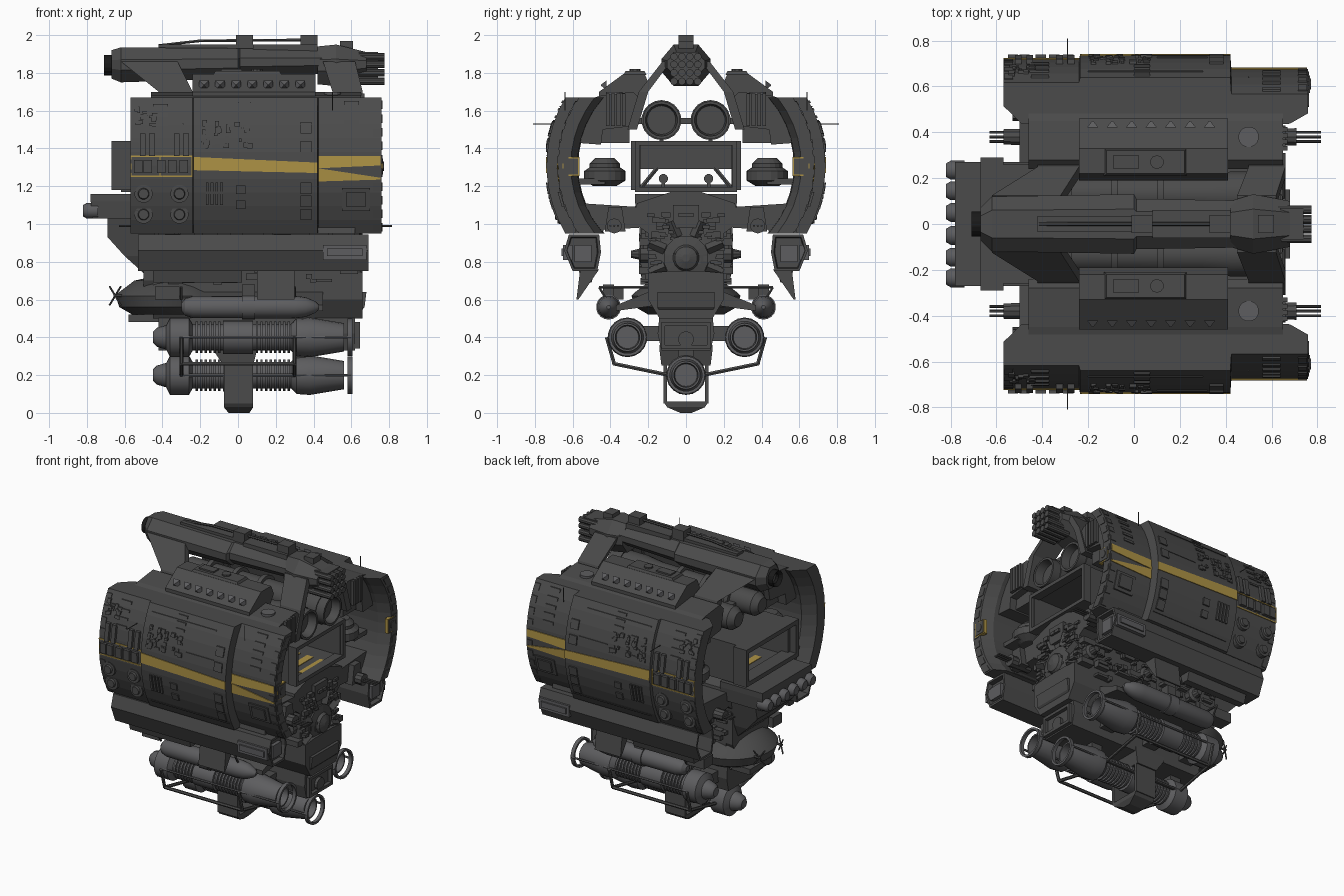
import bpy, bmesh, math, random
from mathutils import Vector
random.seed(4)
def material(name, c):
    m = bpy.data.materials.new(name)
    m.diffuse_color = (*c, 1)
    return m
DARK = material("charcoal", (0.07, 0.07, 0.07))
MID = material("steel", (0.11, 0.11, 0.115))
BLACK = material("black", (0.01, 0.01, 0.01))
YEL = material("yellow", (0.42, 0.29, 0.06))
U = random.uniform
# Shape generators: each returns (verts, faces)
def loft(rings, closed=False):
    n, m = len(rings[0]), len(rings)
    f = [(i*n+k, i*n+(k+1) % n, (i+1) % m*n+(k+1) % n, (i+1) % m*n+k)
         for i in range(m if closed else m-1) for k in range(n)]
    if not closed:
        f += [tuple(range(n)), tuple(range((m-1)*n, m*n))]
    return [p for r in rings for p in r], f
def rect(x0, x1, y0, y1, z):
    return [(x0, y0, z), (x1, y0, z), (x1, y1, z), (x0, y1, z)]
def box(x0, x1, y0, y1, z0, z1):
    return loft([rect(x0, x1, y0, y1, z0), rect(x0, x1, y0, y1, z1)])
def prism(pts, x0, x1):
    return loft([[(x, y, z) for y, z in pts] for x in (x0, x1)])
def sym(pts):
    return pts + [(-y, z) for y, z in reversed(pts)]
def lathe(prof, c, axis=0, n=18, closed=False):
    rings = []
    for t, r in prof:
        rings.append([])
        for k in range(n):
            v, a = list(c), 2*math.pi*(k+.5)/n
            v[axis] += t
            v[(axis+1) % 3] += r*math.cos(a)
            v[(axis+2) % 3] += r*math.sin(a)
            rings[-1].append(tuple(v))
    return loft(rings, closed)
def rod(p, q, r=.008, n=6):
    p, q = Vector(p), Vector(q)
    rot = (q-p).to_track_quat('Z', 'Y')
    ring = [rot @ Vector((r*math.cos(2*math.pi*k/n), r*math.sin(2*math.pi*k/n), 0)) for k in range(n)]
    return loft([[tuple(b+o) for o in ring] for b in (p, q)])
def frame(x0, x1, w, z0, z1, t):
    return loft([[(x, s*a, z) for s, z in ((-1, lo), (1, lo), (1, hi), (-1, hi))]
                 for x, a, lo, hi in ((x0, w, z0, z1), (x1, w, z0, z1), (x1, w-t, z0+t, z1-t), (x0, w-t, z0+t, z1-t))], True)
def obj(name, parts, mirror=False, mat=DARK, smooth=False):
    bm = bmesh.new()
    for v, f in parts:
        for s in ((1, -1) if mirror else (1,)):
            vs = [bm.verts.new((x, y*s, z)) for x, y, z in v]
            for face in f:
                bm.faces.new([vs[i] for i in face])
    bmesh.ops.recalc_face_normals(bm, faces=bm.faces)
    me = bpy.data.meshes.new(name)
    bm.to_mesh(me)
    me.materials.append(mat)
    o = bpy.data.objects.new(name, me)
    bpy.context.collection.objects.link(o)
    if smooth:
        bpy.ops.object.select_all(action='DESELECT')
        o.select_set(True)
        bpy.context.view_layer.objects.active = o
        bpy.ops.object.shade_smooth_by_angle(angle=math.radians(30))
# Curved side armour
def sy(z, R):
    return .035 + math.sqrt(R*R - (z-1.31)**2)
ZS = [.95 + .72*i/10 for i in range(11)]
def section(x, ri, ro):
    return [(x, sy(z, ro), z) for z in ZS] + [(x, sy(z, ri), z) for z in reversed(ZS)]
obj("side_armour", [loft([section(*s) for s in (
    (-.57, .60, .685), (-.49, .54, .685), (-.24, .535, .685), (-.235, .535, .703), (.42, .535, .703),
    (.425, .535, .642), (.68, .54, .642), (.76, .575, .642))])], True)
# Armour rims, panels and hatches
def skin(pts, R, h):
    return loft([[(x, sy(z, r), z) for x, z in pts] for r in (R-.008, R+h)])
def patch(x0, x1, z0, z1, h=.01):
    R = .685 if x1 <= -.23 else .703 if x1 <= .421 else .642
    return skin([(x0, z0), (x1, z0), (x1, z1), (x0, z1)], R, h)
rim = [patch(x, x+.04, z+.01, z+.05, .004) for x in (-.568, .715) for z in ZS[:-1]]
rim += [loft([[(x, sy(z, r), z) for r, z in ((.59, a), (.63, a), (.63, a+.045), (.59, a+.045))]
              for x in (.75, .764)]) for a in [z+.01 for z in ZS[:-1]]]
obj("armour_rim_blocks", rim, True)
pan = [patch(-.45, -.37, z, z+.015, .006) for z in (1.62, 1.57, 1.52, 1.47)]
pan += [patch(.56, .64, z, z+.02, .006) for z in (1.63, 1.58, 1.53, 1.48, 1.43)]
pan += [patch(.0, .07, z, z+.015, .006) for z in (1.64, 1.6, 1.56)]
pan += [patch(.33, .39, z, z+.06, .008) for z in (1.48, 1.38, 1.16, 1.09, 1.02)]
pan += [patch(-.01, .04, z, z+.045) for z in (1.16, 1.08)]
pan += [patch(.55, .70, 1.07, 1.19, .008), patch(.575, .675, 1.09, 1.17, .018)]
pan += [patch(-.17+.025*i, -.155+.025*i, 1.1, 1.22, .01) for i in range(4)]
pan += [patch(x, x+.03, 1.36, 1.48, .02) for x in (-.52, -.47, -.34, -.29)]
pan += [patch(x, x+.045, 1.27, 1.34, .02) for x in (-.55, -.5, -.43, -.37, -.31)]
for x0, x1, z0, z1, n in ((-.2, .06, 1.39, 1.53, 44), (-.55, -.45, 1.5, 1.6, 18)):
    for i in range(n):
        x, z = U(x0, x1), U(z0, z1)
        pan.append(patch(x, x+U(.01, .03), z, z+U(.01, .03), U(.004, .012)))
pan += [patch(-.2, .3, 1.62, 1.625, .004), patch(.1, .32, 1.44, 1.445, .004), patch(-.2, .4, 1.0, 1.006, .004)]
obj("armour_panels", pan, True)
obj("armour_ports", [lathe([(-.03, .048), (.012, .048), (.012, .03), (.025, .026)], (x, sy(z, .685), z), 1, 16)
                     for x in (-.5, -.31) for z in (1.05, 1.16)], True)
# Yellow stripe following the armour
ys = [skin([(-.235, 1.285), (.42, 1.27), (.42, 1.325), (-.235, 1.355)], .703, .004),
      skin([(.425, 1.295), (.755, 1.31), (.755, 1.36), (.425, 1.36)], .642, .005),
      skin([(.425, 1.225), (.755, 1.235), (.755, 1.245), (.425, 1.295)], .642, .005)]
ys += [patch(-.57, -.24, z, z+.007, .005) for z in (1.25, 1.355)]
ys += [patch(x, x+.006, 1.25, 1.36, .005) for x in (-.57, -.415, -.247)]
obj("yellow_stripe", ys, True, YEL)
obj("rim_marker", [box(.74, .764, .565, .655, 1.255, 1.355)], True, YEL)
obj("rim_port", [box(.74, .768, .572, .648, 1.262, 1.348), lathe([(0, .025), (.006, .025)], (.766, .61, 1.305), 0, 10)], True)
# Upper pods between spine and armour
obj("upper_pod", [prism([(.24, 1.66), (.28, 1.7), (.45, 1.68), (.58, 1.64), (.58, 1.43), (.45, 1.42), (.44, 1.5), (.27, 1.52)], -.46, .65),
    prism([(.19, 1.73), (.22, 1.795), (.33, 1.795), (.46, 1.7), (.46, 1.65), (.24, 1.65)], -.24, .41),
    loft([rect(-.13, .23, .21, .33, 1.79), rect(-.12, .22, .22, .32, 1.81)]),
    box(-.09, .02, .24, .3, 1.8, 1.82), lathe([(0, .03), (.02, .03)], (.1, .27, 1.8), 2, 10), box(-.4, .6, .3, .5, 1.43, 1.52)]
    + [box(.65, .67, .32+.028*i, .34+.028*i, 1.52, 1.69) for i in range(4)], True)
obj("pod_diamonds", [lathe([(0, .036), (.03, .004)], (-.18+.085*i, .42, 1.735), 1, 4) for i in range(7)], True, MID)
obj("pod_disc", [lathe([(0, .045), (.02, .045)], (.5, .38, 1.68), 2, 16)], True, MID)
# Top spine with stays
def octo(x, w, z0, z1):
    d = (z1-z0)*.35
    return [(x, y, z) for y, z in sym([(w*.5, z0), (w, z0+d), (w, z1-d), (w*.5, z1)])]
obj("top_spine", [loft([octo(-.67, .07, 1.77, 1.92), octo(-.62, .12, 1.75, 1.935), octo(0, .13, 1.77, 1.93),
                        octo(.01, .11, 1.78, 1.93), octo(.62, .1, 1.80, 1.92)]),
    box(-.42, 0, -.035, .035, 1.92, 1.95), box(.08, .42, -.06, .06, 1.91, 1.95), box(-.01, .08, -.04, .04, 1.93, 2.0),
    box(.33, .42, -.04, .04, 1.93, 2.0), loft([octo(.42, .1, 1.74, 1.94), octo(.52, .13, 1.73, 1.95), octo(.68, .1, 1.78, 1.91)]),
    rod((-.42, 0, 1.945), (-.2, 0, 1.97)), rod((-.2, 0, 1.97), (.4, 0, 1.975)), box(.54, .61, -.04, .04, 1.93, 1.97),
    box(.64, .74, -.07, .07, 1.76, 1.91)])
obj("spine_muzzle", [lathe([(0, .055), (.06, .055), (.06, .035), (.02, .035)], (-.71, 0, 1.84), 0, 16, True)], mat=BLACK)
obj("spine_pipes", [lathe([(.6, .02), (.775, .02)], (0, -.064+.042*i, z), 0, 10) for i in range(4) for z in (1.755, 1.8, 1.845, 1.885)])
obj("spine_stays", [loft([rect(a, b, .08, .125, 1.86), rect(c, d, .2, .25, 1.70), rect(c, d, .26, .31, 1.5)])
                    for a, b, c, d in ((-.62, -.32, -.42, -.24), (.45, .62, .5, .66))], True)
# Upper thrusters
obj("upper_thruster", [lathe([(-.5, .05), (-.46, .08), (.3, .085), (.42, .1), (.64, .1), (.64, .085), (.57, .075)], (0, .13, 1.55))]
    + [lathe([(x, .106), (x+.03, .106)], (0, .13, 1.55)) for x in (-.3, -.1, .1, .55)], True, DARK, True)
obj("thruster_mounts", [box(x, x+.06, 0, .33, 1.53, 1.56) for x in (-.35, .3)]
    + [box(x, x+.06, .12, .14, 1.42, 1.52) for x in (-.35, .3)], True)
# Open bay tunnel
obj("open_bay", [frame(-.62, .62, .26, 1.17, 1.44, .02), box(-.01, .01, -.25, .25, 1.29, 1.43),
    rod((0, -.24, 1.19), (0, -.15, 1.3), .012), rod((0, .24, 1.19), (0, .15, 1.3), .012)])
obj("bay_frames", [frame(-.67, -.57, .29, 1.18, 1.44, .03), frame(.58, .64, .27, 1.17, 1.44, .025)])
obj("bay_seats", [lathe([(0, .025), (.04, .025)], (x, .12, 1.24), 0, 12) for x in (-.2, .2)]
    + [box(x, x+.04, .11, .13, 1.18, 1.23) for x in (-.2, .2)], True)
obj("bay_floor_marks", [box(x, x+.05, -.12, .12, 1.188, 1.194) for x in (-.5, -.4, .35, .45, .55)], mat=YEL)
# Side turrets, shelf and guns inside the armour
obj("inner_turret", [lathe([(1.2, .06), (1.23, .11), (1.28, .11), (1.3, .08), (1.32, .08), (1.35, .05)], (x, .43, 0), 2)
    for x in (-.35, .1, .5)] + [box(-.45, .6, .43, .57, 1.21, 1.24)], True)
obj("lower_shelf", [prism([(.25, 1.09), (.56, 1.11), (.59, .95), (.46, .95), (.43, .97), (.25, .98)], -.5, .62)], True)
obj("shelf_guns", [lathe([(-.09, .035), (.07, .04)], (x, .38, .99), 0, 10) for x in (-.48, .64)]
    + [rod((x, .36+.02*i, .99), (x+s*.19, .36+.02*i, .99), .006) for x, s in ((-.44, -1), (.625, 1)) for i in range(3)]
    + [prism([(.34, 1.09), (.41, 1.09), (.43, .96), (.32, .96)], .6, .66)], True)
# Central hull with front hub and machinery
obj("central_hull", [prism(sym([(.08, 1.17), (.26, 1.11), (.27, 1.0), (.2, .95), (.2, .7), (.17, .64)]), -.5, .62),
    prism(sym([(.1, .75), (.2, .74), (.2, .6), (.14, .5)]), -.45, .66), prism(sym([(.14, .52), (.15, .42), (.13, .33)]), -.42, .62),
    loft([rect(-.5, -.4, -.14, .14, .74), rect(-.6, -.4, -.18, .18, .83), rect(-.69, -.4, -.2, .2, .93), rect(-.69, -.4, -.22, .22, 1.03)]),
    box(-.58, -.4, -.12, .12, .48, .52)])
hub = [lathe([(.58, .19), (.62, .19), (.63, .12), (.64, .12), (.65, .07), (.67, .06), (.685, .02)], (0, 0, .82), 0, 16)]
for a in [math.pi*(k+.5)/4 for k in range(8)]:
    c, s = math.cos(a), math.sin(a)
    hub.append(rod((.63, .12*c, .82+.12*s), (.63, .21*c, .82+.21*s), .028, 4))
obj("front_hub", hub)
obj("chin_panel", [frame(.6, .645, .13, .34, .48, .02), lathe([(.6, .042), (.64, .042)], (0, 0, .39), 0, 14), box(.6, .645, -.07, .07, .98, 1.1),
                   loft([rect(.55, .62, -.13, .13, .5), rect(.55, .67, -.15, .15, .56), rect(.55, .68, -.15, .15, .64)])])
gre = []
for i in range(90):
    x, y, z = U(-.5, .55), U(0, .17), U(.68, .94)
    gre.append(box(x, x+U(.02, .1), .19, .19+U(.02, .06), z, z+U(.01, .05)))
    if i % 3 == 0:
        gre.append(box(.5, .63+U(0, .03), y, y+.04, z+.1, z+.1+U(.01, .04)))
obj("hull_machinery", gre, True)
obj("hull_side_nozzles", [lathe([(.18, .05), (.24, .05), (.25, .03), (.29, .02)], (x, 0, .84), 1, 10) for x in (-.3, .1, .55)], True)
# Rear nozzle row and rear disc
obj("rear_block", [loft([rect(-.77, -.45, -.26, .26, 1.03), rect(-.78, -.45, -.27, .27, 1.12), rect(-.78, -.45, -.27, .27, 1.16)])])
obj("rear_nozzles", [lathe([(-.82, .03), (-.8, .042), (-.74, .042)], (0, y, 1.07), 0, 14) for y in (.05, .145, .235)], True, MID, True)
obj("rear_disc", [lathe([(.52, .2), (.56, .27), (.62, .29), (.64, .27), (.7, .19), (.72, .1)], (-.36, 0, 0), 2, 28)], smooth=True)
obj("rear_aerials", [rod((-.68, .1, .62+s*.05), (-.62, .14, .62-s*.05), .005) for s in (-1, 1)] + [rod((-.66, .12, .62), (-.5, .12, .62))], True)
# Lower side beams with recessed ends and fins
def beam_ring(x, s):
    return [(x, .55+(y-.55)*s, .85+(z-.85)*s) for y, z in ((.46, .945), (.62, .945), (.645, .86), (.6, .75), (.47, .75), (.45, .85))]
obj("side_beam", [loft([beam_ring(*r) for r in ((-.4, .8), (-.53, .85), (-.53, 1), (.69, 1), (.69, .85), (.66, .8))]),
    loft([[(x, y, z) for y, z in ((.46, .76), (.56, .76), (.58, .6), (.57, .6))] for x in (.1, .3)]),
    prism([(.48, .76), (.57, .76), (.55, .69), (.5, .69)], -.45, .02)], True)
obj("beam_lamp", [box(.45, .68, .6, .65, .81, .89), box(.47, .66, .6, .66, .83, .87), box(.64, .685, .5, .59, .8, .89)], True, MID)
# Winglets and capsules
obj("winglet", [prism([(.15, .66), (.37, .57), (.37, .54), (.15, .57)], -.3, .45)], True)
obj("capsule", [lathe([(-.3, .02), (-.28, .045), (-.24, .058), (.3, .06), (.36, .052), (.41, .03), (.43, .01)], (0, .41, .56)),
                lathe([(.02, .066), (.09, .066)], (0, .41, .56))], True, MID, True)
obj("capsule_stays", [rod((x, y, .665), (x, *q), .007) for x in (-.3, .3) for y, q in ((.18, (.46, .665)), (.46, (.42, .6)))]
    + [box(-.44, -.31, .33, .43, .6, .67), box(.02, .09, .38, .44, .6, .68)], True)
# Lower engines, keel and frame
ENG = [(-.45, .03), (-.43, .05), (-.38, .065), (-.36, .105), (-.26, .105), (-.24, .07), (-.08, .07), (-.08, .088),
       (.08, .088), (.08, .07), (.28, .07), (.31, .1), (.38, .105), (.56, .075), (.56, .065), (.5, .06)]
def engine(y, z):
    return ([lathe(ENG, (0, y, z)), lathe([(.58, .1), (.605, .1), (.605, .085), (.58, .085)], (0, y, z), 0, 20, True)]
            + [lathe([(x, .083), (x+.012, .083)], (0, y, z)) for x in [-.225+.024*i for i in range(6)] + [.095+.024*i for i in range(8)]]
            + [rod((-.3, y+.1*c, z), (.6, y+.095*c, z), .007) for c in (1, -1)])
obj("outer_engines", engine(.31, .4), True, MID, True)
obj("keel_engine", engine(0, .2), False, MID, True)
obj("engine_mounts", [box(x, x+.1, .1, .27, .38, .46) for x in (-.35, -.05, .3)] + [box(x, x+.08, 0, .04, .27, .36) for x in (-.35, .3)], True)
obj("keel", [loft([rect(-.05, .06, -.03, .03, 0), rect(-.075, .08, -.1, .1, .03), rect(-.075, .08, -.12, .12, .06)]),
    box(-.075, .08, .1, .12, .05, .3), box(-.075, .08, -.12, -.1, .05, .3),
    loft([rect(-.075, .08, -.13, .13, .25), rect(-.13, .1, -.14, .14, .33), rect(-.13, .1, -.14, .14, .36)])])
F = [(.09, .2), (.38, .26), (.42, .4)]
obj("lower_frame", [rod((x, *F[i]), (x, *F[i+1]), .011) for x in (-.3, .3) for i in (0, 1)] + [rod((-.3, *p), (.3, *p), .011) for p in F[:2]], True)
# Thin antennas
obj("antennas", [rod((-.29, .7, 1.53), (-.29, .81, 1.53), .003), rod((.5, .64, 1.6), (.5, .64, 1.7), .003)], True)
